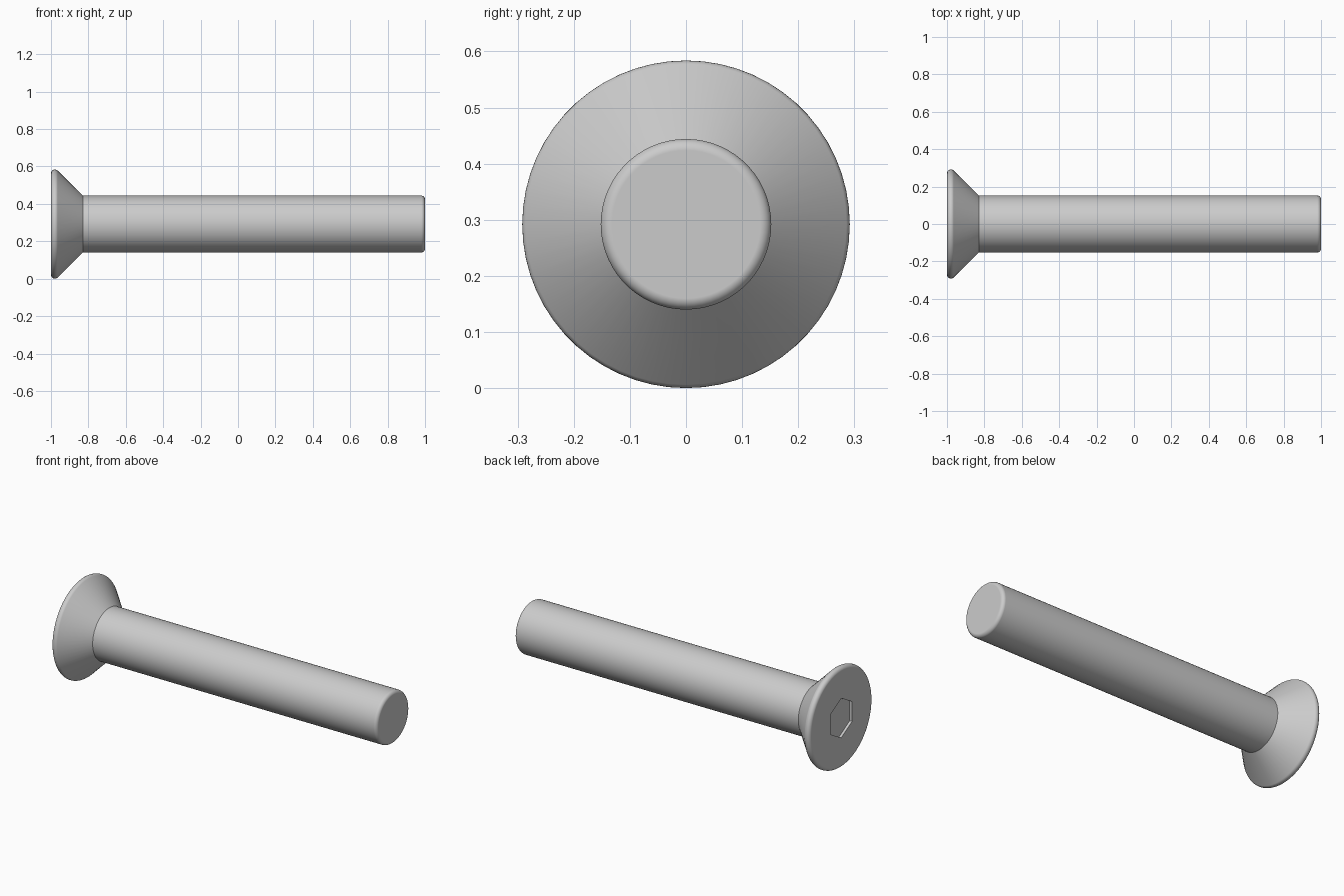
import bpy
import bmesh
from math import cos, sin, pi, radians

if "Cube" in bpy.data.objects:
    bpy.data.objects.remove(bpy.data.objects["Cube"], do_unlink=True)

SIDES = 60
HEAD_R, SHAFT_R = 0.292, 0.152
RIM, BEVEL = 0.021, 0.02
NECK_X = -0.83
SOCKET_R, SOCKET_DEPTH = 0.115, 0.015

steel = bpy.data.materials.new("steel_grey")
steel.use_nodes = True
colour = (0.6, 0.6, 0.6, 1)
steel.diffuse_color = colour
steel.node_tree.nodes["Principled BSDF"].inputs["Base Color"].default_value = colour


def fillet(cx, cr, radius, start, end, steps=8):
    """Profile points (x, radius) on an arc."""
    angles = [radians(start + (end - start) * i / steps) for i in range(steps + 1)]
    return [(cx + radius * cos(a), cr + radius * sin(a)) for a in angles]


def round_ring(bm, x, r):
    angles = [2 * pi * i / SIDES for i in range(SIDES)]
    return [bm.verts.new((x, r * sin(a), r * cos(a))) for a in angles]


def hex_ring(bm, x, r):
    """Ring of the same count lying on a hexagon with a corner at the top."""
    ring = []
    for i in range(SIDES):
        a = 2 * pi * i / SIDES
        d = r * cos(pi / 6) / cos(a % (pi / 3) - pi / 6)
        if i % (SIDES // 6) == 0:
            d = r
        ring.append(bm.verts.new((x, d * sin(a), d * cos(a))))
    return ring


bm = bmesh.new()
# Hex socket, rounded rim, countersunk cone, then shaft with a rounded end
rings = [hex_ring(bm, -1 + SOCKET_DEPTH, SOCKET_R), hex_ring(bm, -1, SOCKET_R)]
profile = fillet(-1 + RIM, HEAD_R - RIM, RIM, 180, 45)
profile.append((NECK_X, SHAFT_R))
profile += fillet(1 - BEVEL, SHAFT_R - BEVEL, BEVEL, 90, 0)
rings += [round_ring(bm, x, r) for x, r in profile]

for a, b in zip(rings, rings[1:]):
    for i in range(SIDES):
        j = (i + 1) % SIDES
        bm.faces.new((a[i], a[j], b[j], b[i]))
bm.faces.new(rings[0])
bm.faces.new(rings[-1])
bmesh.ops.recalc_face_normals(bm, faces=bm.faces)

mesh = bpy.data.meshes.new("countersunk_bolt")
bm.to_mesh(mesh)
bm.free()
mesh.materials.append(steel)
bolt = bpy.data.objects.new("countersunk_bolt", mesh)
bolt.location.z = HEAD_R
bpy.context.collection.objects.link(bolt)

# Smooth sides with crisp neck and socket edges
bpy.context.view_layer.objects.active = bolt
bolt.select_set(True)
bpy.ops.object.shade_smooth_by_angle(angle=radians(30))
weighted = bolt.modifiers.new("even_shading", 'WEIGHTED_NORMAL')
weighted.keep_sharp = True
